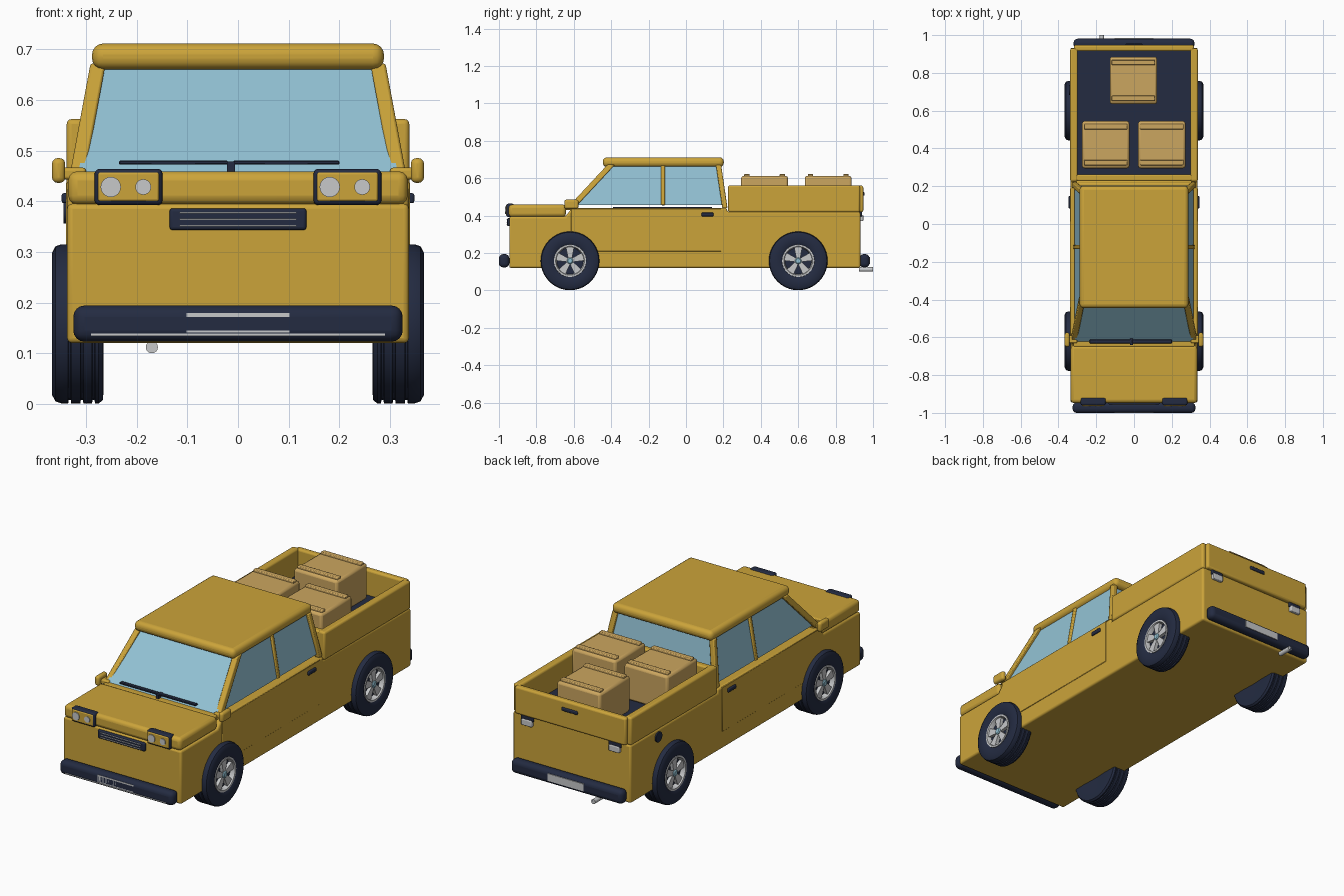
import bpy, bmesh, math
from mathutils import Vector, Matrix

if "Cube" in bpy.data.objects:
    bpy.data.objects.remove(bpy.data.objects["Cube"], do_unlink=True)


def material(name, rgb):
    m = bpy.data.materials.new(name)
    m.use_nodes = True
    m.diffuse_color = (*rgb, 1)
    m.node_tree.nodes["Principled BSDF"].inputs["Base Color"].default_value = (*rgb, 1)
    return m


YELLOW = material("mustard_paint", (0.60, 0.37, 0.042))
NAVY = material("dark_navy_rubber", (0.017, 0.024, 0.053))
SILVER = material("light_silver", (0.57, 0.58, 0.59))
GLASS = material("pale_blue_glass", (0.29, 0.54, 0.66))
CARD = material("tan_cardboard", (0.60, 0.38, 0.115))


def finish(name, bm, mat, bevel=0, segments=3):
    bmesh.ops.recalc_face_normals(bm, faces=bm.faces)
    mesh = bpy.data.meshes.new(name)
    bm.to_mesh(mesh)
    bm.free()
    mesh.materials.append(mat)
    ob = bpy.data.objects.new(name, mesh)
    bpy.context.collection.objects.link(ob)
    bpy.ops.object.select_all(action='DESELECT')
    ob.select_set(True)
    bpy.context.view_layer.objects.active = ob
    bpy.ops.object.shade_smooth_by_angle(angle=math.radians(35))
    if bevel:
        mod = ob.modifiers.new("Bevel", 'BEVEL')
        mod.width, mod.segments, mod.limit_method = bevel, segments, 'ANGLE'
    return ob


def box(name, x, y, z, mat, bevel=0, segments=3):
    """Box given by (low, high) on each axis."""
    bm = bmesh.new()
    bmesh.ops.create_cube(bm, size=1)
    for v in bm.verts:
        v.co = [lo + (c + 0.5) * (hi - lo) for c, (lo, hi) in zip(v.co, (x, y, z))]
    return finish(name, bm, mat, bevel, segments)


def cylinder(name, centre, radius, depth, axis, mat, sides=24):
    bm = bmesh.new()
    turn = Vector((0, 0, 1)).rotation_difference(Vector(axis)).to_matrix().to_4x4()
    bmesh.ops.create_cone(bm, cap_ends=True, segments=sides, radius1=radius, radius2=radius,
                          depth=depth, matrix=Matrix.Translation(centre) @ turn)
    return finish(name, bm, mat)


def strut(name, a, b, w, d, mat):
    """Post with horizontal ends running from a to b."""
    bm = bmesh.new()
    rings = [[bm.verts.new((p[0] + sx * w, p[1] + sy * d, p[2]))
              for sx, sy in ((-1, -1), (1, -1), (1, 1), (-1, 1))] for p in (a, b)]
    for r in rings:
        bm.faces.new(r)
    for i in range(4):
        j = (i + 1) % 4
        bm.faces.new((rings[0][i], rings[0][j], rings[1][j], rings[1][i]))
    return finish(name, bm, mat, 0.005, 2)


def lathe(name, profile, origin, side, mat):
    """Spin (radius, x) points about a wheel axle."""
    bm = bmesh.new()
    vs = [bm.verts.new((x * side, origin[0], origin[1] + r)) for r, x in profile]
    edges = [bm.edges.new(p) for p in zip(vs, vs[1:])]
    bmesh.ops.spin(bm, geom=vs + edges, cent=(0, *origin), axis=(1, 0, 0),
                   angle=math.tau, steps=40, use_duplicate=False)
    bmesh.ops.remove_doubles(bm, verts=bm.verts, dist=0.0002)
    return finish(name, bm, mat)


# Lower body, extruded from its side profile
bm = bmesh.new()
outline = [(-.945, .12), (-.945, .395), (-.645, .395), (-.61, .44),
           (.22, .44), (.22, .42), (.932, .42), (.932, .12)]
face = bm.faces.new([bm.verts.new((-.337, y, z)) for y, z in outline])
ext = bmesh.ops.extrude_face_region(bm, geom=[face])
bmesh.ops.translate(bm, vec=(.674, 0, 0),
                    verts=[v for v in ext["geom"] if isinstance(v, bmesh.types.BMVert)])
finish("lower_body", bm, YELLOW, 0.022)
box("hood", (-.335, .335), (-.948, -.642), (.393, .459), YELLOW, 0.018)
box("roof", (-.288, .288), (-.445, .202), (.66, .711), YELLOW, 0.022, 4)
box("cowl", (-.32, .32), (-.65, -.59), (.43, .458), YELLOW, 0.006)
box("cabin_tray", (-.27, .27), (-.39, .14), (.436, .446), NAVY)

# Cabin glass: four sloping walls
bm = bmesh.new()
low = [bm.verts.new((x, y, .457)) for x, y in ((-.315, -.622), (.315, -.622), (.315, .205), (-.315, .205))]
top = [bm.verts.new((x, y, .668)) for x, y in ((-.275, -.405), (.275, -.405), (.275, .172), (-.275, .172))]
for i in range(4):
    j = (i + 1) % 4
    bm.faces.new((low[i], low[j], top[j], top[i]))
finish("cabin_glass", bm, GLASS)

for s, tag in ((1, "left"), (-1, "right")):
    # Pillars, doors and mirrors
    strut(tag + "_front_pillar", (s * .319, -.616, .44), (s * .276, -.4, .672), .015, .02, YELLOW)
    strut(tag + "_middle_pillar", (s * .314, -.122, .455), (s * .276, -.122, .67), .008, .011, YELLOW)
    strut(tag + "_rear_pillar", (s * .316, .208, .44), (s * .276, .174, .67), .014, .014, YELLOW)
    box(tag + "_door", sorted((s * .33, s * .3395)), (-.615, .188), (.208, .438), YELLOW, 0.002, 1)
    box(tag + "_door_handle", sorted((s * .335, s * .348)), (.083, .147), (.396, .416), NAVY, 0.005)
    box(tag + "_mirror_arm", sorted((s * .30, s * .348)), (-.63, -.59), (.443, .466), YELLOW, 0.006)
    box(tag + "_mirror", sorted((s * .341, s * .367)), (-.65, -.575), (.436, .485), YELLOW, 0.011)

    # Cargo bed side, tailgate latch
    box(tag + "_bed_wall", sorted((s * .298, s * .338)), (.225, .93), (.418, .562), YELLOW, 0.01)
    box(tag + "_latch_mount", sorted((s * .215, s * .285)), (.925, .942), (.395, .42), NAVY, 0.004)
    box(tag + "_latch", sorted((s * .22, s * .28)), (.925, .948), (.37, .402), SILVER, 0.004)

    # Headlamp with a large and a small lens
    c = s * .216
    box(tag + "_lamp_frame", (c - .067, c + .067), (-.96, -.92), (.392, .464), NAVY, 0.01)
    box(tag + "_lamp_panel", (c - .06, c + .06), (-.963, -.95), (.4, .457), YELLOW, 0.004)
    cylinder(tag + "_large_lens", (c - .035, -.962, .428), .02, .01, (0, 1, 0), SILVER)
    cylinder(tag + "_small_lens", (c + .029, -.962, .428), .0155, .01, (0, 1, 0), SILVER)

    # Wheels
    for y, end in ((-.62, "front"), (.6, "rear")):
        n = f"{tag}_{end}_"
        tread = [(.084, .335), (.086, .36), (.1, .367), (.14, .367), (.153, .36), (.157, .348)]
        for g in (.332, .308, .285):
            tread += [(.157, g + .003), (.15, g + .002), (.15, g - .002), (.157, g - .003)]
        tread += [(.157, .275), (.15, .266), (.086, .265), (.0, .27)]
        lathe(n + "tyre", tread, (y, .158), s, NAVY)
        lathe(n + "rim", [(.088, .355), (.086, .364), (.077, .364), (.072, .352), (.07, .33)],
              (y, .158), s, SILVER)
        lathe(n + "wheel_back", [(.085, .34), (.0, .34)], (y, .158), s, NAVY)
        lathe(n + "hub", [(.017, .34), (.017, .36), (.012, .364), (.0, .364)], (y, .158), s, GLASS)
        bm = bmesh.new()
        for k in range(5):
            a = k * math.tau / 5
            ring = []
            for x in (.338, .357):
                ring.append([bm.verts.new((s * x, y + r * math.sin(a) + t * math.cos(a),
                                           .158 + r * math.cos(a) - t * math.sin(a)))
                             for r, t in ((.012, -.01), (.012, .01), (.078, .023), (.078, -.023))])
            bm.faces.new(ring[0])
            bm.faces.new(ring[1])
            for i in range(4):
                j = (i + 1) % 4
                bm.faces.new((ring[0][i], ring[0][j], ring[1][j], ring[1][i]))
        finish(n + "spokes", bm, SILVER)

# Cargo bed ends and floor
box("bed_front_wall", (-.325, .325), (.227, .262), (.418, .56), YELLOW, 0.008)
box("tailgate", (-.318, .318), (.915, .948), (.418, .56), YELLOW, 0.01)
box("bed_floor", (-.305, .305), (.25, .92), (.415, .43), NAVY)
box("tailgate_handle", (-.045, .045), (.94, .955), (.507, .525), NAVY, 0.005)

# Cardboard cargo
for i, (x, y) in enumerate(((-.15, .42), (.147, .42), (-.003, .76))):
    box(f"carton_{i}", (x - .125, x + .125), (y - .125, y + .125), (.43, .612), CARD, 0.012, 2)
    for t in (-1, 1):
        box(f"carton_{i}_ridge_{t}", (x - .115, x + .115),
            (y + t * .095 - .014, y + t * .095 + .014), (.605, .623), CARD, 0.004, 2)

# Bumpers, blank plates and trim
box("front_bumper", (-.325, .325), (-1, -.945), (.123, .194), NAVY, 0.022, 4)
box("front_bumper_strip", (-.29, .29), (-1.0, -.985), (.134, .139), SILVER)
box("front_plate", (-.102, .102), (-1.0, -.99), (.141, .179), SILVER)
box("rear_bumper", (-.32, .32), (.928, .981), (.123, .194), NAVY, 0.022, 4)
box("rear_plate", (-.102, .102), (.975, .984), (.141, .179), SILVER)

# Grille with bars
box("grille", (-.135, .135), (-.956, -.93), (.343, .386), NAVY, 0.006)
for k in range(3):
    z = .352 + k * .0125
    box(f"grille_bar_{k}", (-.115, .115), (-.959, -.95), (z - .0015, z + .0015), SILVER)

# Wipers
for a, b in ((-.235, -.02), (-.01, .2)):
    box("wiper_blade", (a, b), (-.632, -.612), (.472, .48), NAVY, 0.002, 1)
box("wiper_pivot", (-.022, -.006), (-.64, -.605), (.455, .478), NAVY)

# Exhaust pipe and fuel cap
cylinder("exhaust_pipe", (-.17, .962, .112), .012, .076, (0, 1, 0), SILVER, 16)
cylinder("exhaust_bore", (-.17, .9985, .112), .009, .003, (0, 1, 0), NAVY, 16)
cylinder("fuel_cap", (-.338, .71, .382), .026, .012, (1, 0, 0), NAVY)
